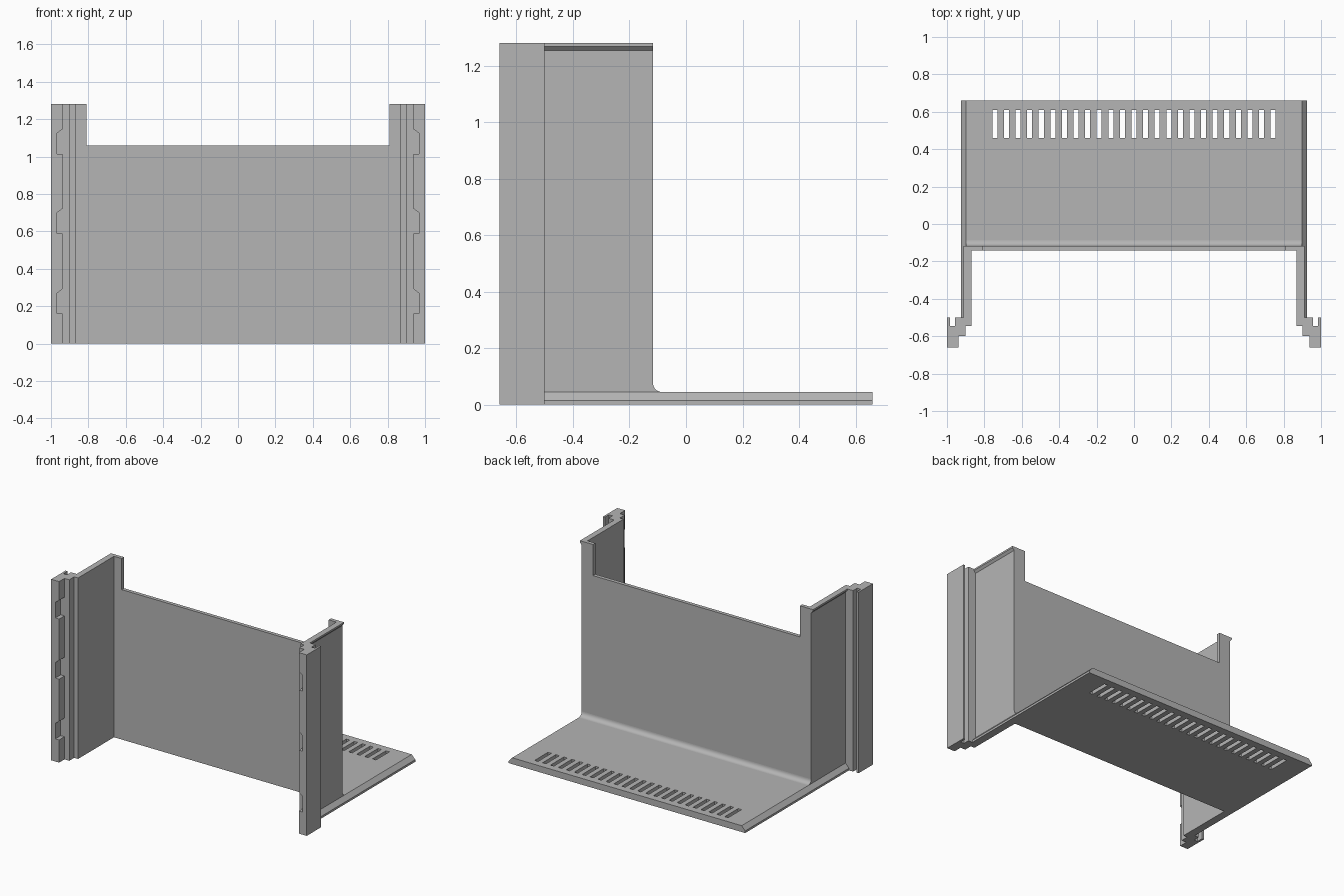
import bpy, bmesh, math

if "Cube" in bpy.data.objects:
    bpy.data.objects.remove(bpy.data.objects["Cube"], do_unlink=True)

grey = bpy.data.materials.new("plain grey")
grey.use_nodes = True
colour = (0.46, 0.46, 0.46, 1)
grey.diffuse_color = colour
grey.node_tree.nodes["Principled BSDF"].inputs["Base Color"].default_value = colour

AXES = {
    "x": lambda u, v, t: (t, u, v),
    "y": lambda u, v, t: (u, t, v),
    "z": lambda u, v, t: (u, v, t),
}


def add_prism(bm, points, axis, low, high):
    """Extrude a closed 2D outline along one axis."""
    place = AXES[axis]
    a = [bm.verts.new(place(u, v, low)) for u, v in points]
    b = [bm.verts.new(place(u, v, high)) for u, v in points]
    bm.faces.new(a)
    bm.faces.new(b[::-1])
    n = len(points)
    for i in range(n):
        j = (i + 1) % n
        bm.faces.new((a[i], b[i], b[j], a[j]))


def make(name, prisms):
    bm = bmesh.new()
    for prism in prisms:
        add_prism(bm, *prism)
    bmesh.ops.recalc_face_normals(bm, faces=bm.faces[:])
    mesh = bpy.data.meshes.new(name)
    bm.to_mesh(mesh)
    bm.free()
    mesh.materials.append(grey)
    obj = bpy.data.objects.new(name, mesh)
    bpy.context.collection.objects.link(obj)
    return obj


def rect(u0, u1, v0, v1):
    return [(u0, v0), (u1, v0), (u1, v1), (u0, v1)]


def mirrored(points):
    return [(-u, v) for u, v in reversed(points)]


def cut(obj, prisms):
    cutter = make("cutter", prisms)
    cutter.hide_render = True
    mod = obj.modifiers.new("cut", "BOOLEAN")
    mod.operation = "DIFFERENCE"
    mod.solver = "EXACT"
    mod.object = cutter
    bpy.context.view_layer.objects.active = obj
    bpy.ops.object.modifier_apply(modifier=mod.name)
    bpy.data.objects.remove(cutter, do_unlink=True)


HEIGHT, WALL, BACK, FRONT, PLATE = 1.28, 0.898, -0.117, -0.5, 0.045

# Upright panel: back wall, side walls and stepped front rails in one section
half = [(WALL, BACK), (WALL, FRONT), (0.957, FRONT), (0.957, -0.545),
        (0.985, -0.545), (0.985, FRONT), (1, FRONT), (1, -0.66),
        (0.938, -0.66), (0.938, -0.6), (0.9, -0.6), (0.9, -0.545),
        (0.87, -0.545), (0.87, -0.143)]
panel = make("upright_panel", [(half + mirrored(half), "z", 0, HEIGHT)])

# Lowered top edge of the back wall
cut(panel, [(rect(-0.81, 0.81, -0.3, 0), "z", 1.06, 1.5)])

# Latch notches in the front rails
notches = []
for z in (0.16, 0.59, 1.015):
    notch = [(0.92, z), (0.967, z), (0.967, z + 0.11),
             (0.938, z + 0.132), (0.92, z + 0.146)]
    notches += [(notch, "y", -0.7, -0.6), (mirrored(notch), "y", -0.7, -0.6)]
cut(panel, notches)

# Base plate with bevelled sides and a row of vent slots
side = [(0.925, 0), (0.925, 0.015), (WALL, PLATE)]
base = make("base_plate", [(side + mirrored(side), "y", BACK, 0.66)])
cut(base, [(rect(i * 0.062 - 0.0135, i * 0.062 + 0.0135, 0.46, 0.61), "z", -0.1, 0.1)
           for i in range(-12, 13)])

# Bevelled lips along the bottom and top of the side walls
lower = [(WALL, 0)] + side
upper = [(WALL, 1.253), (0.912, 1.268), (0.912, HEIGHT), (WALL, HEIGHT)]
for name, lip in (("lower_lip", lower), ("upper_lip", upper)):
    make("left_" + name, [(lip, "y", FRONT, BACK)])
    make("right_" + name, [(mirrored(lip), "y", FRONT, BACK)])

# Rounded fillet between back wall and base plate
R = 0.032
arc = [(BACK + R - R * math.sin(a), PLATE + R - R * math.cos(a))
       for a in (math.pi / 2 * i / 8 for i in range(9))]
fillet = make("corner_fillet", [([(BACK, PLATE)] + arc, "x", -WALL, WALL)])
bpy.ops.object.select_all(action="DESELECT")
fillet.select_set(True)
bpy.context.view_layer.objects.active = fillet
bpy.ops.object.shade_smooth_by_angle(angle=math.radians(30))
